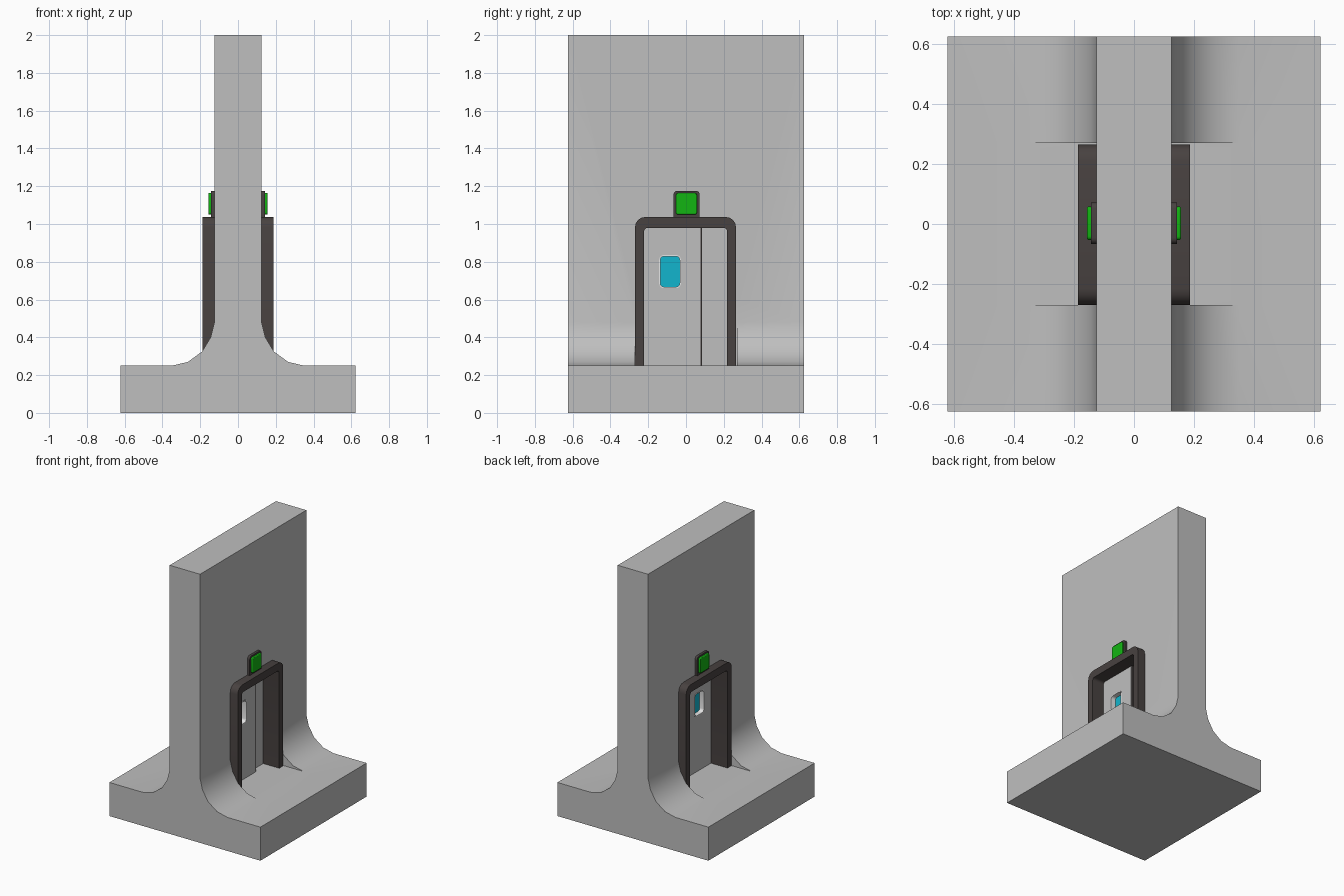
import bpy, bmesh, math

if "Cube" in bpy.data.objects:
    bpy.data.objects.remove(bpy.data.objects["Cube"])


def material(name, rgb):
    m = bpy.data.materials.new(name)
    m.diffuse_color = (*rgb, 1)
    m.use_nodes = True
    m.node_tree.nodes["Principled BSDF"].inputs["Base Color"].default_value = m.diffuse_color
    return m


GREY = material("concrete grey", (0.52, 0.52, 0.52))
DARK = material("dark frame", (0.065, 0.054, 0.052))
GREEN = material("signal green", (0.006, 0.46, 0.006))
CYAN = material("window cyan", (0.006, 0.46, 0.61))
WHITE = material("window trim white", (0.82, 0.82, 0.82))


def finish(name, bm, mat):
    bmesh.ops.recalc_face_normals(bm, faces=bm.faces)
    mesh = bpy.data.meshes.new(name)
    bm.to_mesh(mesh)
    bm.free()
    ob = bpy.data.objects.new(name, mesh)
    bpy.context.collection.objects.link(ob)
    mesh.materials.append(mat)
    return ob


def prism(name, pts, a, b, mat, axis="x"):
    """Extrude an outline: (y, z) along x, or (x, z) along y."""
    bm = bmesh.new()
    place = (lambda p: (a, p[0], p[1])) if axis == "x" else (lambda p: (p[0], a, p[1]))
    face = bm.faces.new([bm.verts.new(place(p)) for p in pts])
    new = bmesh.ops.extrude_face_region(bm, geom=[face])["geom"]
    move = (b - a, 0, 0) if axis == "x" else (0, b - a, 0)
    bmesh.ops.translate(bm, vec=move, verts=[v for v in new if isinstance(v, bmesh.types.BMVert)])
    return finish(name, bm, mat)


def rounded(y0, y1, z0, z1, r, rb=None, n=4):
    """Rectangle outline with radius r at the top corners and rb at the bottom."""
    rb = r if rb is None else rb
    out = []
    for cy, cz, rad, start in ((y1 - r, z1 - r, r, 0), (y0 + r, z1 - r, r, 90),
                               (y0 + rb, z0 + rb, rb, 180), (y1 - rb, z0 + rb, rb, 270)):
        for i in range(n + 1 if rad else 1):
            t = math.radians(start + 90 * i / n)
            out.append((cy + rad * math.cos(t), cz + rad * math.sin(t)))
    return out


def cut(ob, cutter):
    mod = ob.modifiers.new("cut", "BOOLEAN")
    mod.operation, mod.solver, mod.object = "DIFFERENCE", "EXACT", cutter
    bpy.context.view_layer.objects.active = ob
    bpy.ops.object.modifier_apply(modifier=mod.name)
    bpy.data.objects.remove(cutter)


def smooth(ob, angle=35):
    bpy.ops.object.select_all(action="DESELECT")
    ob.select_set(True)
    bpy.context.view_layer.objects.active = ob
    bpy.ops.object.shade_smooth_by_angle(angle=math.radians(angle))


# Wall and base: one section with curved feet
half = [(0.622, 0), (0.622, 0.25), (0.35, 0.25), (0.265, 0.27), (0.19, 0.325),
        (0.145, 0.4), (0.125, 0.48), (0.125, 2)]
wall = prism("wall_and_base", half + [(-x, z) for x, z in reversed(half)],
             -0.625, 0.625, GREY, "y")

# Clear the curved feet beside the doorway, then open the doorway
for s in (-1, 1):
    cut(wall, prism("foot_cutter", rounded(-0.27, 0.27, 0.25, 0.6, 0, 0),
                    s * 0.125, s * 0.5, GREY))
cut(wall, prism("door_cutter", rounded(-0.245, 0.245, 0.25, 1.0, 0, 0), -0.3, 0.3, GREY))
smooth(wall)

# Door frame: arch running through the wall
outer = rounded(-0.27, 0.265, 0.25, 1.037, 0.055, 0)
inner = rounded(-0.222, 0.218, 0.25, 0.98, 0.02, 0)
# Both outlines start at the right shoulder; the arch joins them at the floor
arch = [outer[-1]] + outer[:-1] + list(reversed([inner[-1]] + inner[:-1]))
smooth(prism("door_frame", arch, -0.187, 0.187, DARK))

# Door leaves: the window leaf stands proud of the narrow one
leaf = prism("window_door_leaf", rounded(-0.23, 0.077, 0.25, 0.99, 0, 0), -0.05, 0.09, GREY)
cut(leaf, prism("window_cutter", rounded(-0.142, -0.027, 0.66, 0.836, 0.025), -0.2, 0.2, GREY))
prism("narrow_door_leaf", rounded(0.08, 0.225, 0.25, 0.99, 0, 0), -0.05, 0.055, GREY)
prism("door_seam", rounded(0.076, 0.085, 0.25, 0.985, 0, 0), -0.052, 0.088, DARK)

# Window: trim lining and recessed pane
trim = prism("window_trim", rounded(-0.142, -0.027, 0.66, 0.836, 0.025), -0.052, 0.092, WHITE)
cut(trim, prism("trim_cutter", rounded(-0.136, -0.033, 0.667, 0.829, 0.02), -0.2, 0.2, WHITE))
smooth(trim)
prism("window_pane", rounded(-0.138, -0.031, 0.665, 0.831, 0.02), -0.018, 0.055, CYAN)

# Signal lamp over the door on each side
for s, side in ((-1, "left"), (1, "right")):
    smooth(prism(side + "_lamp_housing", rounded(-0.066, 0.072, 1.03, 1.176, 0.02, 0),
                 s * 0.12, s * 0.143, DARK))
    lamp = prism(side + "_signal_lamp", rounded(-0.053, 0.058, 1.05, 1.164, 0.012),
                 s * 0.13, s * 0.157, GREEN)
    bevel = lamp.modifiers.new("soft edge", "BEVEL")
    bevel.width, bevel.segments, bevel.limit_method = 0.005, 2, "ANGLE"
    bevel.angle_limit = math.radians(60)
    smooth(lamp)
